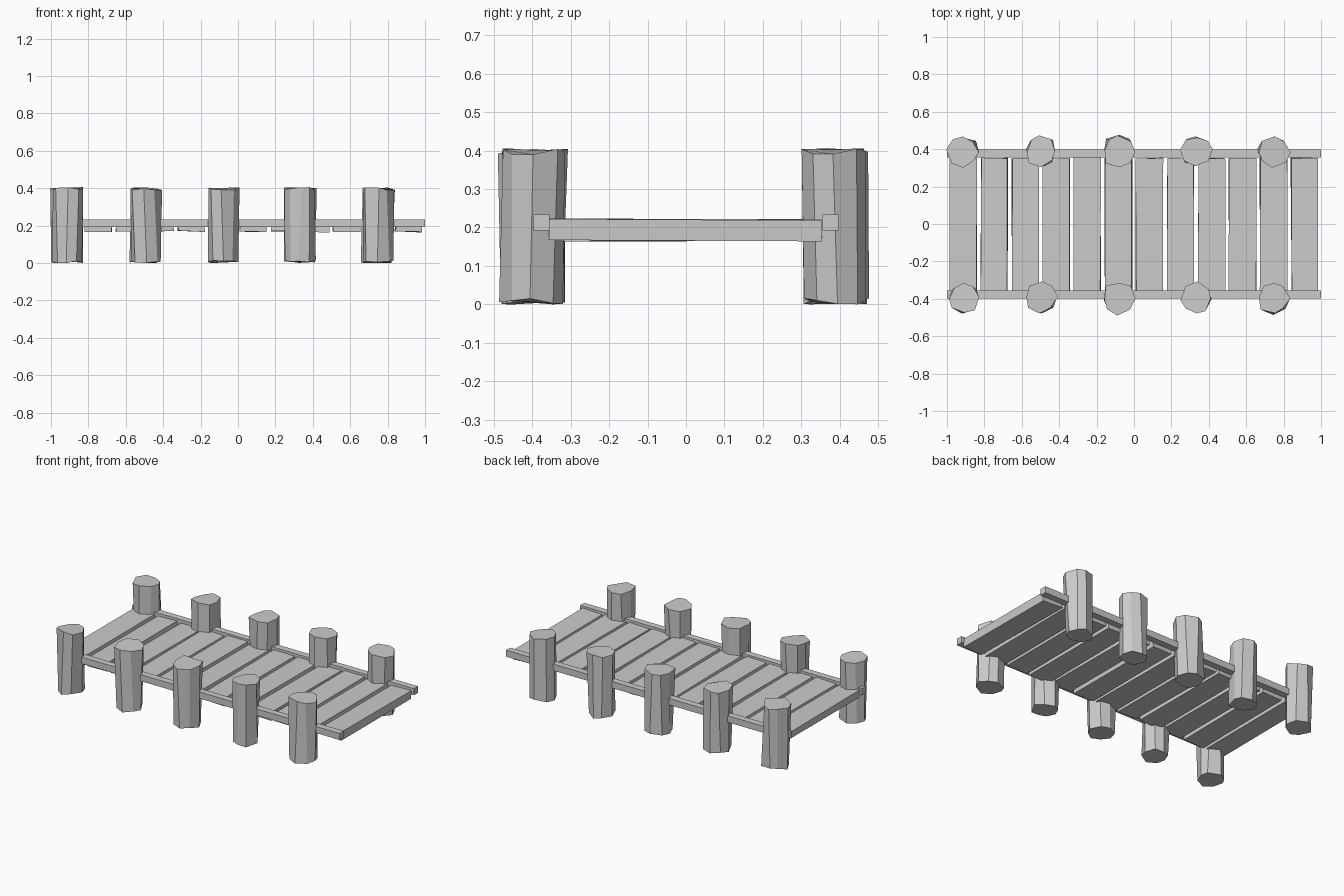
import bpy, bmesh, random
from mathutils import Matrix

if "Cube" in bpy.data.objects:
    bpy.data.objects.remove(bpy.data.objects["Cube"])

random.seed(4)


def finish(bm, name, jitter=(0, 0, 0)):
    """Nudge every vertex for a rough hand-cut look, then make the object."""
    for v in bm.verts:
        for i in range(3):
            v.co[i] += random.uniform(-jitter[i], jitter[i])
    bmesh.ops.recalc_face_normals(bm, faces=bm.faces)
    mesh = bpy.data.meshes.new(name)
    bm.to_mesh(mesh)
    bm.free()
    obj = bpy.data.objects.new(name, mesh)
    bpy.context.collection.objects.link(obj)
    return obj


def box(name, centre, size, jitter=(0, 0, 0)):
    bm = bmesh.new()
    m = Matrix.Translation(centre) @ Matrix.Diagonal((*size, 1))
    bmesh.ops.create_cube(bm, size=1, matrix=m)
    return finish(bm, name, jitter)


def post(name, x, y):
    bm = bmesh.new()
    bmesh.ops.create_cone(bm, cap_ends=True, segments=8, radius1=0.081,
                          radius2=0.083, depth=0.39,
                          matrix=Matrix.Translation((x, y, 0.211)))
    for v in bm.verts:
        v.co.z = max(v.co.z, 0.012)
    return finish(bm, name, (0.010, 0.010, 0.008))


# Side rails
for side, s in (("front", -1), ("back", 1)):
    box(f"{side}_rail", (0, s * 0.376, 0.221), (2.0, 0.042, 0.042))

# Rough octagonal posts along both rails
for i in range(5):
    x = -0.912 + i * 0.4145
    post(f"front_post_{i + 1}", x, -0.398)
    post(f"back_post_{i + 1}", x, 0.389)

# Deck planks laid between the rails
for i in range(12):
    x = -0.912 + i * 0.1658
    box(f"plank_{i + 1}", (x, -0.003, 0.202), (0.143, 0.71, 0.05),
        (0.004, 0.003, 0.005))

# Stand the lowest post corner exactly on the ground
low = min(v.co.z for o in bpy.data.objects for v in o.data.vertices)
for o in bpy.data.objects:
    o.location.z -= low
